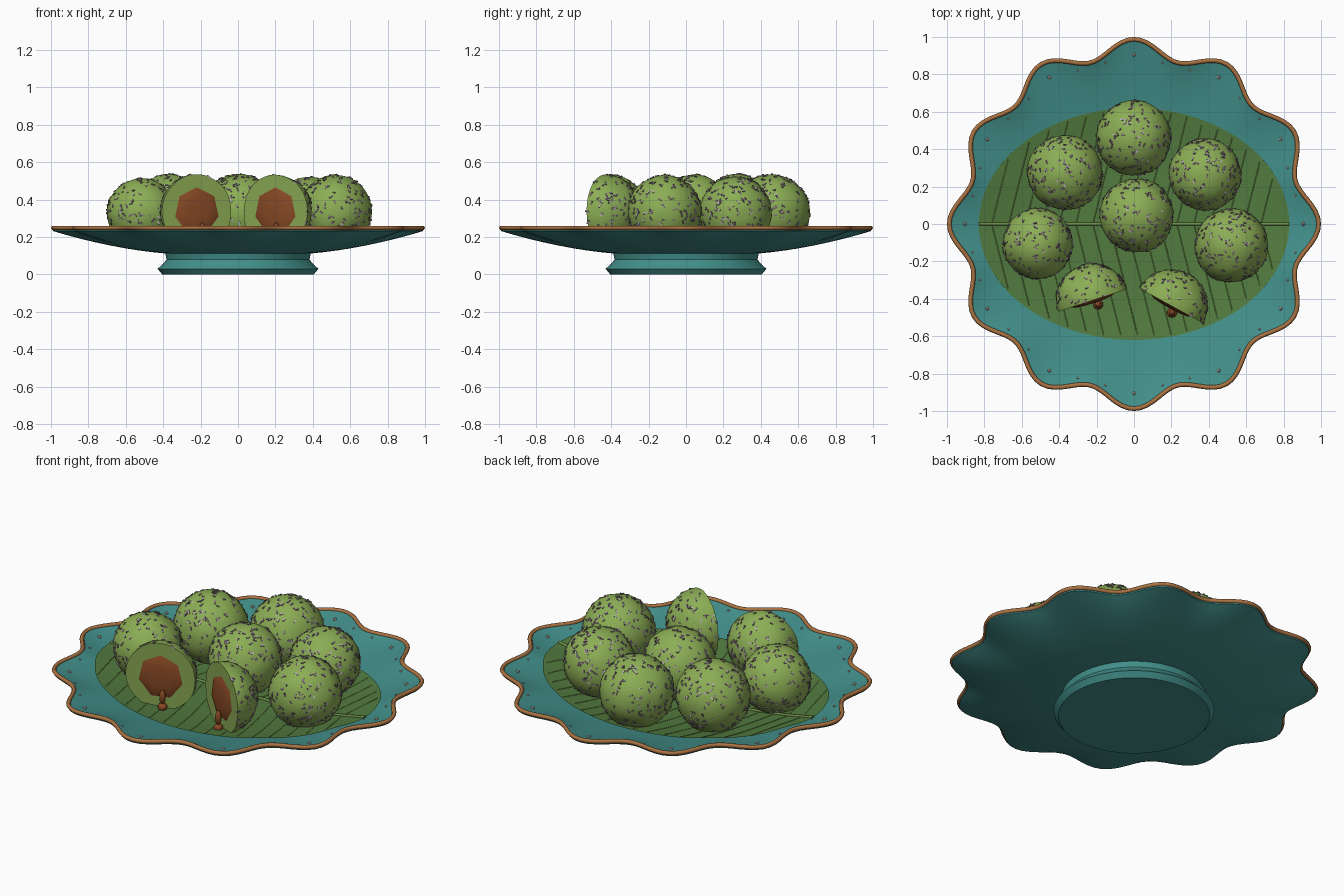
import bpy, bmesh, math, random
from mathutils import Vector, Matrix, noise

random.seed(4)
if "Cube" in bpy.data.objects:
    bpy.data.objects.remove(bpy.data.objects["Cube"])


def material(name, rgb):
    m = bpy.data.materials.new(name)
    m.use_nodes = True
    m.diffuse_color = (*rgb, 1)
    m.node_tree.nodes["Principled BSDF"].inputs["Base Color"].default_value = (*rgb, 1)
    return m


TEAL = material("teal glaze", (0.055, 0.28, 0.26))
COPPER = material("copper trim", (0.40, 0.17, 0.055))
PEARL = material("pale dots", (0.62, 0.57, 0.52))
LEAF = material("leaf green", (0.085, 0.20, 0.05))
VEIN = material("leaf vein", (0.15, 0.27, 0.06))
DOUGH = material("green dough", (0.26, 0.42, 0.09))
INSIDE = material("cut dough", (0.24, 0.38, 0.085))
SYRUP = material("brown filling", (0.24, 0.065, 0.018))
FLAKE = material("mauve flakes", (0.22, 0.17, 0.20))
PALE = material("pale flakes", (0.48, 0.41, 0.47))


def finish(bm, name, mats, angle=40):
    """Turn a bmesh into a smooth shaded object with sharp edges kept."""
    me = bpy.data.meshes.new(name)
    bm.to_mesh(me)
    bm.free()
    ob = bpy.data.objects.new(name, me)
    bpy.context.collection.objects.link(ob)
    for m in mats:
        me.materials.append(m)
    if angle:
        bpy.ops.object.select_all(action='DESELECT')
        ob.select_set(True)
        bpy.context.view_layer.objects.active = ob
        bpy.ops.object.shade_smooth_by_angle(angle=math.radians(angle))
    return ob


def tube(name, paths, radius, mat, cyclic=False):
    cu = bpy.data.curves.new(name, 'CURVE')
    cu.dimensions = '3D'
    cu.bevel_depth = radius
    cu.bevel_resolution = 1
    for pts in paths:
        sp = cu.splines.new('POLY')
        sp.points.add(len(pts) - 1)
        for p, co in zip(sp.points, pts):
            p.co = (*co, 1)
        sp.use_cyclic_u = cyclic
    ob = bpy.data.objects.new(name, cu)
    bpy.context.collection.objects.link(ob)
    cu.materials.append(mat)
    return ob


# Plate surface: scallops grow toward the rim
RIM = 0.988


def ruffle(u, a):
    w = max(0, (u - 0.45) / 0.55) ** 2
    return 1 - 0.05 * w * (1 - math.cos(12 * a))


def height(u):
    return 0.145 + 0.11 * max(0, (u - 0.3) / 0.7) ** 1.6


def on_plate(x, y, lift=0.0):
    r, a = math.hypot(x, y), math.atan2(y, x)
    u = r
    for _ in range(8):
        u = r / ruffle(u, a)
    return Vector((x, y, height(u) + lift))


def lathe(name, profile, mat, segs=144):
    bm = bmesh.new()
    rings = []
    for u, z in profile:
        ring = []
        for i in range(segs):
            a = math.tau * i / segs
            r = u * ruffle(u, a)
            ring.append(bm.verts.new((r * math.cos(a), r * math.sin(a), z)))
        rings.append(ring)
    for lo, hi in zip(rings, rings[1:]):
        for i in range(segs):
            j = (i + 1) % segs
            bm.faces.new((lo[i], lo[j], hi[j], hi[i]))
    bm.faces.new(rings[0])
    bm.faces.new(rings[-1])
    bmesh.ops.recalc_face_normals(bm, faces=bm.faces)
    return finish(bm, name, [mat])


steps = [RIM * (0.2 + 0.8 * i / 16) for i in range(17)]
under = [(u, height(u) - 0.038 + 0.018 * u ** 3) for u in reversed(steps)]
lathe("plate", [(u, height(u)) for u in steps] + under, TEAL)
lathe("plate_foot", [(0.405, 0), (0.43, 0.03), (0.395, 0.062), (0.382, 0.08),
                     (0.39, 0.118)], TEAL, 96)

# Copper trim around the scalloped rim
trim = []
for i in range(180):
    a = math.tau * i / 180
    r = RIM * ruffle(RIM, a)
    trim.append((r * math.cos(a), r * math.sin(a), height(RIM) - 0.003))
tube("rim_trim", [trim], 0.012, COPPER, True)

# Pale dots inside the rim: a large one per lobe, two small ones between
bm = bmesh.new()
for i in range(36):
    a = math.tau * i / 36
    r, size = (0.905, 0.011) if i % 3 == 0 else (0.875, 0.007)
    spot = on_plate(r * math.cos(a), r * math.sin(a), 0.002)
    bmesh.ops.create_icosphere(bm, subdivisions=1, radius=size,
                               matrix=Matrix.Translation(spot))
finish(bm, "rim_dots", [PEARL])

# Leaf lying on the plate
LX, LY = 0.83, 0.62
bm = bmesh.new()
centre = bm.verts.new(on_plate(0, 0, 0.008))
last = None
for k in range(1, 13):
    ring = []
    for i in range(72):
        a = math.tau * i / 72
        ring.append(bm.verts.new(on_plate(LX * k / 12 * math.cos(a),
                                          LY * k / 12 * math.sin(a), 0.008)))
    for i in range(72):
        j = (i + 1) % 72
        bm.faces.new((last[i], ring[i], ring[j], last[j]) if last
                     else (centre, ring[i], ring[j]))
    last = ring
leaf = finish(bm, "leaf", [LEAF])

# Midrib and slanting side veins
tube("leaf_midrib", [[on_plate(-LX + 2 * LX * i / 40, 0, 0.009) for i in range(41)]],
     0.009, VEIN)
veins = []
for side in (1, -1):
    for k in range(17):
        x0 = -0.76 + k * 0.09
        path = []
        for i in range(30):
            y = i * 0.022
            x = x0 + 0.25 * y
            if (x / LX) ** 2 + (y / LY) ** 2 < 0.98:
                path.append(on_plate(x, side * y, 0.0075))
        if len(path) > 2:
            veins.append(path)
tube("leaf_veins", veins, 0.003, VEIN)


def lump(d, seed):
    return 1 + 0.025 * noise.noise(d * 1.6 + Vector((seed * 7.3, 0, 0)))


def flakes(name, c, r, seed, cut=None, count=300):
    """Scatter small flakes over a ball, or over the kept half of it."""
    bm = bmesh.new()
    while count:
        d = Vector([random.gauss(0, 1) for _ in range(3)]).normalized()
        if d.z < -0.8 or (cut and d.dot(cut) > 0):
            count -= 1
            continue
        turn = d.to_track_quat('Z', 'Y').to_matrix().to_4x4()
        m = (Matrix.Translation(c + d * r * lump(d, seed)) @ turn
             @ Matrix.Rotation(random.uniform(0, math.tau), 4, 'Z')
             @ Matrix.Rotation(random.uniform(-0.4, 0.4), 4, 'Y')
             @ Matrix.Diagonal((random.uniform(0.012, 0.026), 0.008, 0.007, 1)))
        old = len(bm.faces)
        bmesh.ops.create_cube(bm, size=1, matrix=m)
        shade = 1 if random.random() < 0.3 else 0
        bm.faces.ensure_lookup_table()
        for f in bm.faces[old:]:
            f.material_index = shade
        count -= 1
    finish(bm, name, [FLAKE, PALE], 0)


def ball(name, x, y, z, r, seed, cut=None):
    c = Vector((x, y, z))
    bm = bmesh.new()
    bmesh.ops.create_icosphere(bm, subdivisions=5, radius=1)
    for v in bm.verts:
        v.co *= r * lump(v.co.normalized(), seed)
    if cut:
        res = bmesh.ops.bisect_plane(bm, geom=bm.verts[:] + bm.edges[:] + bm.faces[:],
                                     plane_co=(0, 0, 0), plane_no=cut, clear_outer=True)
        rim = [e for e in res["geom_cut"] if isinstance(e, bmesh.types.BMEdge)]
        for f in bmesh.ops.contextual_create(bm, geom=rim)["faces"]:
            f.material_index = 1
        bmesh.ops.recalc_face_normals(bm, faces=bm.faces)
    bmesh.ops.translate(bm, verts=bm.verts, vec=c)
    finish(bm, name, [DOUGH, INSIDE])
    flakes(name + "_flakes", c, r, seed, cut)


# Whole balls
whole = [(0.0, 0.46, 0.335, 0.2), (-0.37, 0.275, 0.335, 0.2), (0.38, 0.265, 0.33, 0.192),
         (0.015, 0.045, 0.335, 0.197), (-0.515, -0.105, 0.325, 0.187),
         (0.52, -0.115, 0.335, 0.195)]
for n, spec in enumerate(whole):
    ball(f"ball_{n + 1}", *spec, n)

# Cut ball: two halves with a brown filling that drips
for side, x, y, nx, ny in (("right", -0.22, -0.408, 0.31, -0.95),
                           ("left", 0.2, -0.438, -0.48, -0.88)):
    cut = Vector((nx, ny, 0)).normalized()
    c = Vector((x, y, 0.338))
    ball("half_ball_" + side, *c, 0.195, 9 + x, cut)
    across = Vector((0, 0, 1)).cross(cut)
    bm = bmesh.new()
    facing = cut.to_track_quat('Z', 'Y').to_matrix().to_4x4()
    bmesh.ops.create_uvsphere(bm, u_segments=7, v_segments=6, radius=1,
                              matrix=Matrix.Translation(c) @ facing
                              @ Matrix.Diagonal((0.125, 0.128, 0.016, 1)))
    finish(bm, "filling_" + side, [SYRUP], 60)
    # Drip: a short run ending in a drop
    bm = bmesh.new()
    base = c + cut * 0.03 + across * 0.02
    for z, rad, tall in ((0.235, 0.018, 2.4), (0.178, 0.027, 0.85)):
        bmesh.ops.create_icosphere(bm, subdivisions=2, radius=rad,
                                   matrix=Matrix.Translation((base.x, base.y, z))
                                   @ Matrix.Diagonal((1, 1, tall, 1)))
    finish(bm, "drip_" + side, [SYRUP], 60)
